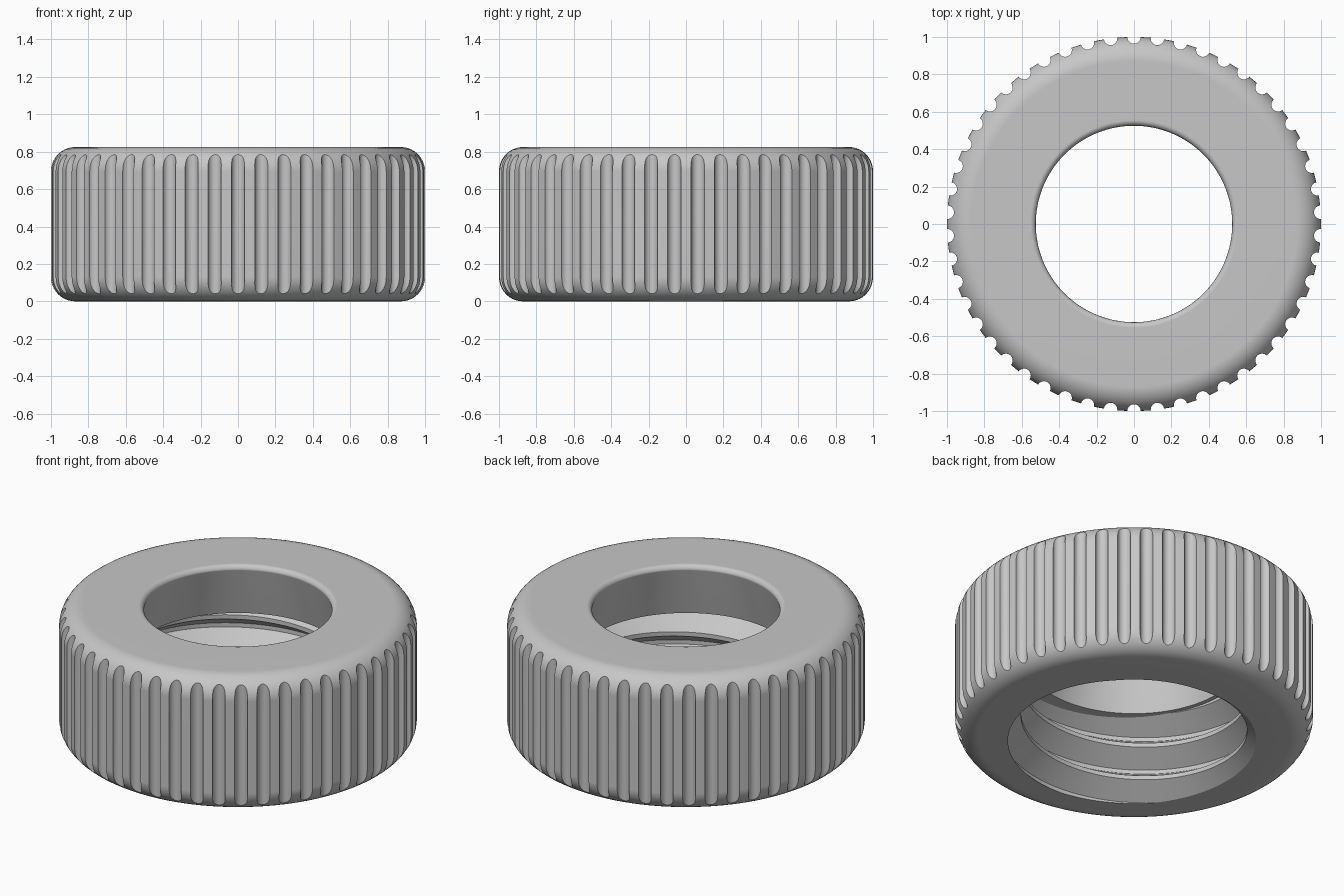
import bpy, bmesh
from math import pi, sin, cos, radians, floor, ceil

cube = bpy.data.objects.get("Cube")
if cube:
    bpy.data.objects.remove(cube, do_unlink=True)

HEIGHT, OUTER, FILLET = 0.825, 1.0, 0.13
HOLE, LIP = 0.525, 0.03
SEAT, SHELF = 0.606, 0.495        # lower rim of the flared hole, top of the threaded bore
ROOT, CREST, PITCH = 0.753, 0.632, 0.21
CREST_Z = 0.174                   # height of a thread crest on the +x side
FLUTES, FLUTE_R = 50, 0.036
SEGMENTS = FLUTES * 4

grey = bpy.data.materials.new("plain grey")
grey.use_nodes = True
grey.diffuse_color = (0.57, 0.57, 0.57, 1)
grey.node_tree.nodes["Principled BSDF"].inputs["Base Color"].default_value = grey.diffuse_color


def make_object(name, bm):
    bmesh.ops.recalc_face_normals(bm, faces=bm.faces)
    mesh = bpy.data.meshes.new(name)
    bm.to_mesh(mesh)
    bm.free()
    mesh.materials.append(grey)
    obj = bpy.data.objects.new(name, mesh)
    bpy.context.collection.objects.link(obj)
    return obj


def activate(obj):
    bpy.ops.object.select_all(action="DESELECT")
    obj.select_set(True)
    bpy.context.view_layer.objects.active = obj


def arc(r, z, radius, start, end, steps):
    angles = [radians(start + (end - start) * i / steps) for i in range(steps + 1)]
    return [(r + radius * cos(a), z + radius * sin(a)) for a in angles]


# Ring body: closed cross-section turned around the z axis
profile = [(ROOT, SHELF), (ROOT, 0)]
profile += arc(OUTER - FILLET, FILLET, FILLET, -90, 0, 10)
profile += arc(OUTER - FILLET, HEIGHT - FILLET, FILLET, 0, 90, 10)
profile += arc(HOLE + LIP, HEIGHT - LIP, LIP, 90, 180, 6)
profile += [(SEAT, SHELF)]
bm = bmesh.new()
verts = [bm.verts.new((r, 0, z)) for r, z in profile]
edges = [bm.edges.new((verts[i - 1], verts[i])) for i in range(len(verts))]
bmesh.ops.spin(bm, geom=verts + edges, cent=(0, 0, 0), axis=(0, 0, 1),
               angle=2 * pi, steps=SEGMENTS, use_merge=True)
bmesh.ops.remove_doubles(bm, verts=bm.verts, dist=0.0001)
body = make_object("ring_body", bm)

# Grip flutes: upright round cutters, one of them centred on the front
bm = bmesh.new()
for i in range(FLUTES):
    a = -pi / 2 + 2 * pi * i / FLUTES
    made = bmesh.ops.create_cone(bm, cap_ends=True, segments=24, depth=1.2,
                                 radius1=FLUTE_R, radius2=FLUTE_R)
    bmesh.ops.translate(bm, verts=made["verts"], vec=(cos(a), sin(a), HEIGHT / 2))
cutter = make_object("flute_cutter", bm)
cutter.hide_render = True

cut = body.modifiers.new("flutes", "BOOLEAN")
cut.operation = "DIFFERENCE"
cut.solver = "EXACT"
cut.object = cutter
activate(body)
bpy.ops.object.modifier_apply(modifier=cut.name)
bpy.data.objects.remove(cutter, do_unlink=True)

# Internal screw thread: ridge swept up a helix, from below the mouth into the shelf
section = [(ROOT + 0.001, -0.093), (CREST, -0.013), (CREST, 0.013), (ROOT + 0.001, 0.093)]
first = floor((-0.11 - CREST_Z) / PITCH * SEGMENTS)
last = ceil((SHELF + 0.11 - CREST_Z) / PITCH * SEGMENTS)
bm = bmesh.new()
previous = None
for i in range(first, last + 1):
    a = 2 * pi * i / SEGMENTS
    z = CREST_Z + PITCH * i / SEGMENTS
    row = [bm.verts.new((r * cos(a), r * sin(a), z + dz)) for r, dz in section]
    if previous:
        for k in range(4):
            j = (k + 1) % 4
            bm.faces.new((previous[k], previous[j], row[j], row[k]))
    else:
        bm.faces.new(row)
    previous = row
bm.faces.new(previous)

# Trim the ridge flush with the bottom face and close the cut
sliced = bmesh.ops.bisect_plane(bm, geom=bm.verts[:] + bm.edges[:] + bm.faces[:],
                                plane_co=(0, 0, 0), plane_no=(0, 0, -1), clear_outer=True)
rim = [e for e in sliced["geom_cut"] if isinstance(e, bmesh.types.BMEdge)]
bmesh.ops.holes_fill(bm, edges=rim, sides=0)
thread = make_object("screw_thread", bm)

# Smooth shading with crisp edges
for obj in (body, thread):
    activate(obj)
    bpy.ops.object.shade_smooth_by_angle(angle=radians(28))
activate(body)
weighted = body.modifiers.new("weighted_normals", "WEIGHTED_NORMAL")
weighted.keep_sharp = True
